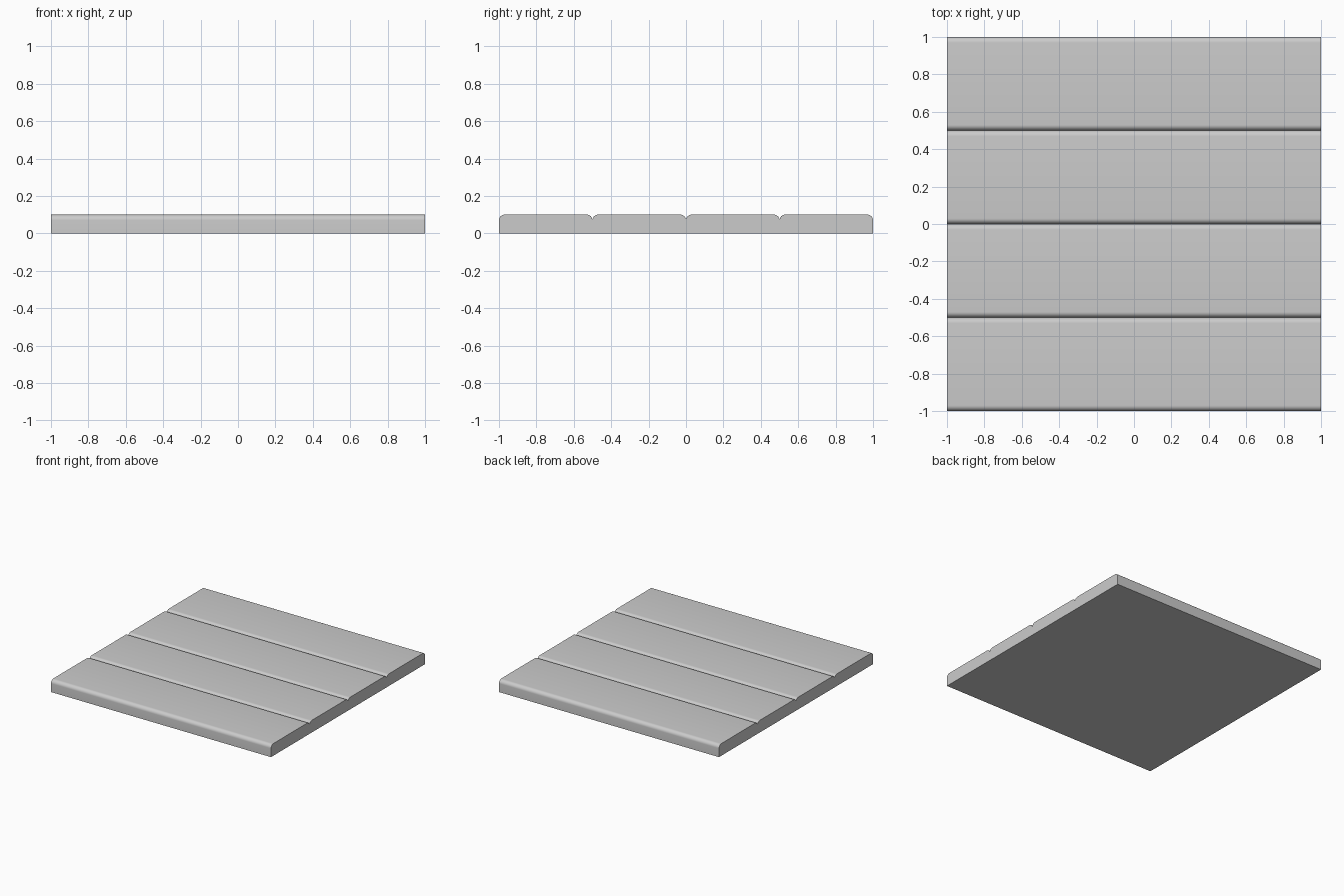
import bpy, bmesh, math

if "Cube" in bpy.data.objects:
    bpy.data.objects.remove(bpy.data.objects["Cube"])

HEIGHT, RADIUS, PLANKS, STEPS = 0.10, 0.03, 4, 8
width = 2 / PLANKS

# Side profile (y, z): flat underside, four round-edged planks on top
profile = [(-1, 0), (1, 0)]
for i in reversed(range(PLANKS)):
    y0, y1 = -1 + i * width, -1 + (i + 1) * width
    for centre, start in ((y1 - RADIUS, 0), (y0 + RADIUS, 90)):
        for s in range(STEPS + 1):
            a = math.radians(start + 90 * s / STEPS)
            p = (centre + RADIUS * math.cos(a), HEIGHT - RADIUS + RADIUS * math.sin(a))
            # neighbouring planks share the groove bottom point
            if math.dist(p, profile[-1]) > 1e-5:
                profile.append(p)

# Extrude the profile along x
bm = bmesh.new()
cap = bm.faces.new([bm.verts.new((-1, y, z)) for y, z in profile])
ext = bmesh.ops.extrude_face_region(bm, geom=[cap], use_keep_orig=True)
bmesh.ops.translate(bm, vec=(2, 0, 0),
                    verts=[g for g in ext["geom"] if isinstance(g, bmesh.types.BMVert)])
bmesh.ops.recalc_face_normals(bm, faces=bm.faces)
mesh = bpy.data.meshes.new("plank_panel")
bm.to_mesh(mesh)
bm.free()
panel = bpy.data.objects.new("plank_panel", mesh)
bpy.context.collection.objects.link(panel)

# Smooth the rounded edges only
bpy.context.view_layer.objects.active = panel
panel.select_set(True)
bpy.ops.object.shade_smooth_by_angle(angle=math.radians(30))
